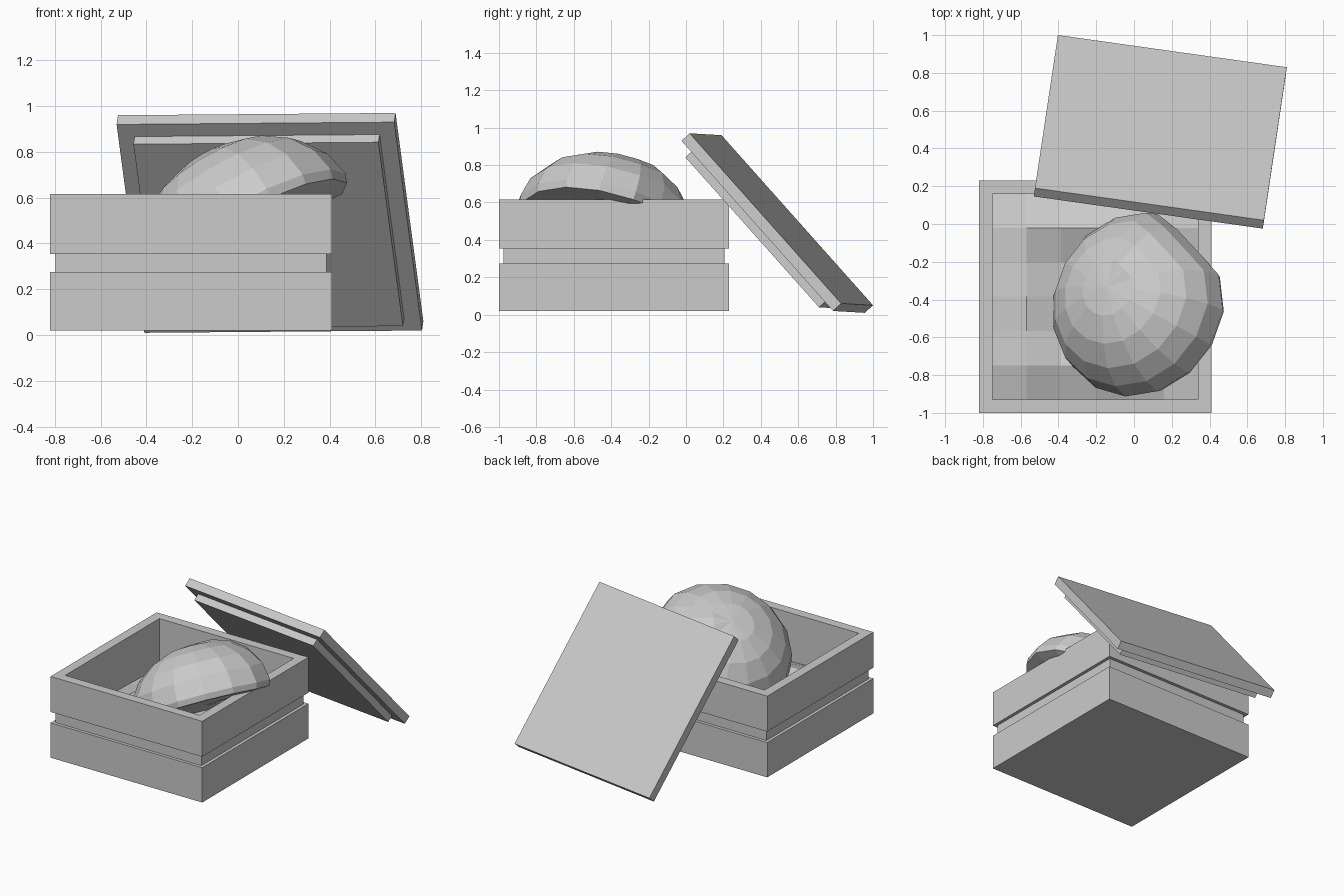
import bpy, bmesh, math, random
from mathutils import Matrix, Vector

random.seed(4)
if "Cube" in bpy.data.objects:
    bpy.data.objects.remove(bpy.data.objects["Cube"], do_unlink=True)

grey = bpy.data.materials.new("plain grey")
grey.use_nodes = True
grey.diffuse_color = (0.6, 0.6, 0.6, 1)
grey.node_tree.nodes["Principled BSDF"].inputs["Base Color"].default_value = (0.6, 0.6, 0.6, 1)


def finish(bm, name, matrix):
    """Turn a bmesh into a flat-shaded object."""
    bmesh.ops.recalc_face_normals(bm, faces=bm.faces)
    mesh = bpy.data.meshes.new(name)
    bm.to_mesh(mesh)
    bm.free()
    mesh.materials.append(grey)
    obj = bpy.data.objects.new(name, mesh)
    obj.matrix_world = matrix
    bpy.context.collection.objects.link(obj)


def loft(name, profile, sides, matrix, dent=lambda a: 0.0):
    """Stack rings of (radius, height), capped; a dent pulls the side in and up."""
    bm = bmesh.new()
    rings = []
    for radius, z in profile:
        ring = []
        for i in range(sides):
            a = 2 * math.pi * (i + 0.5) / sides
            r = radius * (1 - dent(a))
            ring.append(bm.verts.new((r * math.cos(a), r * math.sin(a), z + dent(a) * radius)))
        rings.append(ring)
    for low, high in zip(rings, rings[1:]):
        for i in range(sides):
            j = (i + 1) % sides
            bm.faces.new((low[i], low[j], high[j], high[i]))
    bm.faces.new(rings[0])
    bm.faces.new(rings[-1])
    finish(bm, name, matrix)


def square(profile):
    """Half-widths become corner radii of a four-sided ring."""
    return [(w * math.sqrt(2), z) for w, z in profile]


# Box with a groove around the outside and a hollow interior
box_x, box_y = -0.205, -0.385
loft("box", square([(0.615, 0.02), (0.615, 0.275), (0.592, 0.275), (0.592, 0.355),
                    (0.615, 0.355), (0.615, 0.615), (0.545, 0.615), (0.545, 0.1)]),
     4, Matrix.Translation((box_x, box_y, 0)))

# Lid leaning on the back of the box, outer face up, smaller plate beneath
u = Vector((1.21, -0.17, 0.01)).normalized()
v = Vector((0.125, 0.81, -0.91)).normalized()
n = u.cross(v).normalized()
v = n.cross(u)
lid_frame = Matrix((u, v, n)).transposed().to_4x4()
lid_frame.translation = (0.1425, 0.51, 0.51)
loft("lid", square([(0.612, 0), (0.612, -0.06), (0.54, -0.06), (0.54, -0.11)]),
     4, lid_frame)

# Padding: low at the walls, a ridge one cell in, a hollow in the middle
bm = bmesh.new()
bmesh.ops.create_grid(bm, x_segments=6, y_segments=6, size=0.545)
for vert in bm.verts:
    ring = round(max(abs(vert.co.x), abs(vert.co.y)) / 0.545 * 3)
    vert.co.z = (0.24, 0.27, 0.33, 0.27)[ring] + random.uniform(-0.015, 0.015)
finish(bm, "padding", Matrix.Translation((box_x, box_y, 0)))


# Tilted faceted dome with a thin rim, a flat underside and one dented side
def side_dent(a):
    return 0.14 * max(0, math.cos((a - math.radians(42)) * 2.5)) if abs(a - 0.73) < 0.63 else 0


width, height, bands = 0.5, 0.385, 5
dome = [(0.02, -0.03), (0.44, -0.04), (0.485, -0.04)]
for k in range(bands):
    t = math.pi / 2 * k / bands
    dome.append((width * math.cos(t), height * math.sin(t)))
dome.append((0.01, height))
tilt = Matrix.Rotation(math.radians(-17), 4, "X") @ Matrix.Rotation(math.radians(-29), 4, "Y")
loft("dome", dome, 16, Matrix.Translation((0.04, -0.43, 0.45)) @ tilt, side_dent)
